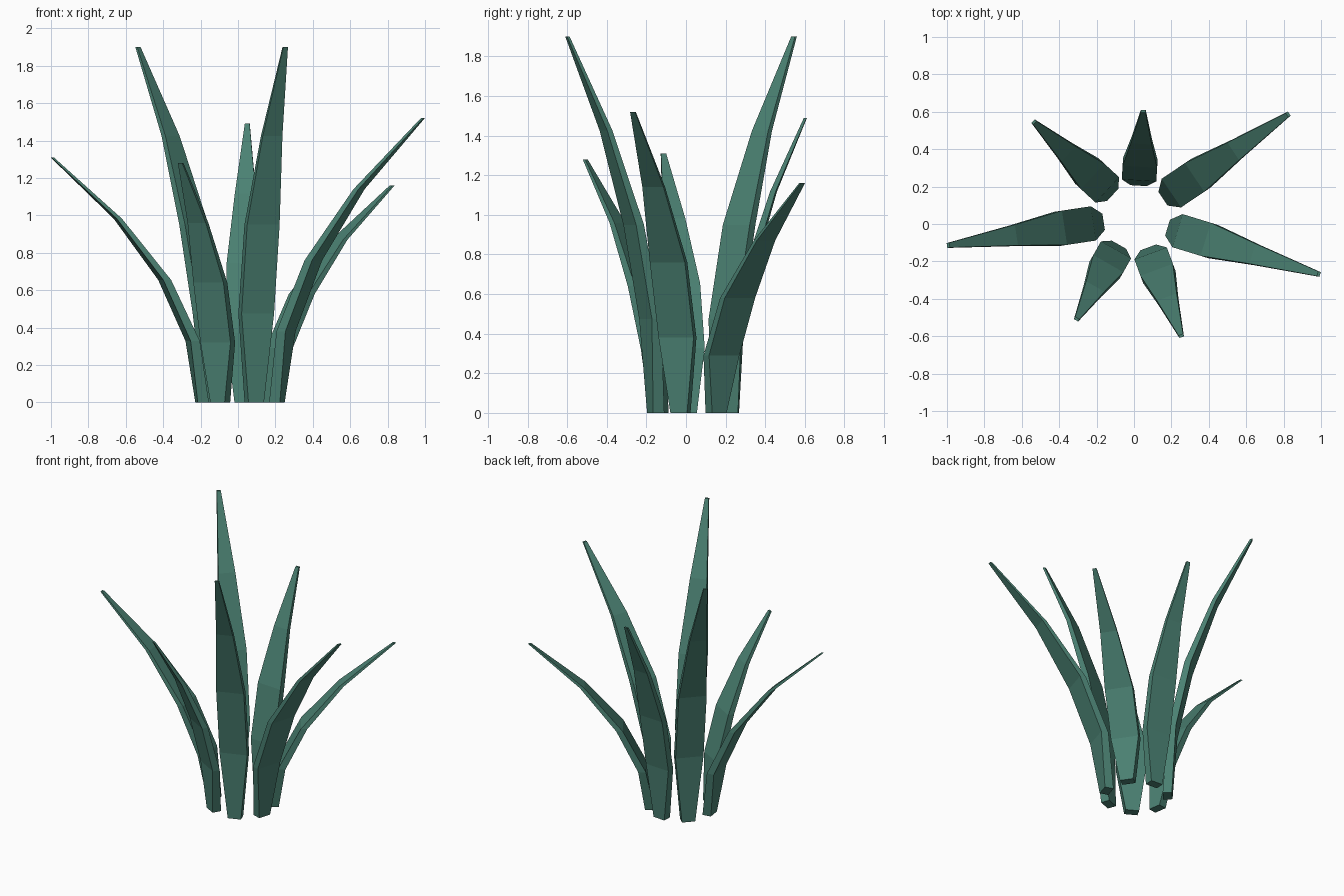
import bpy
import bmesh
from mathutils import Vector

cube = bpy.data.objects.get("Cube")
if cube:
    bpy.data.objects.remove(cube, do_unlink=True)

# Leaf colour
leaf_green = bpy.data.materials.new("leaf_green")
leaf_color = (0.07, 0.22, 0.17, 1)
leaf_green.diffuse_color = leaf_color
leaf_green.use_nodes = True
bsdf = leaf_green.node_tree.nodes["Principled BSDF"]
bsdf.inputs["Base Color"].default_value = leaf_color
bsdf.inputs["Roughness"].default_value = 0.8

# Shared blade profile from root to tip
WIDTHS = (0.088, 0.185, 0.185, 0.112, 0.026)
DEPTHS = (0.06, 0.05, 0.042, 0.028, 0.014)


def make_blade(name, root, tip, height):
    """Flat tapering blade that bends outward along a parabola."""
    root, tip = Vector((*root, 0)), Vector((*tip, 0))
    out = (tip - root).normalized()
    side = Vector((-out.y, out.x, 0))
    tip = tip - out * DEPTHS[-1] / 2
    bm = bmesh.new()
    rings = []
    for i, (w, d) in enumerate(zip(WIDTHS, DEPTHS)):
        t = i / (len(WIDTHS) - 1)
        mid = root.lerp(tip, t * t) + Vector((0, 0, height * t))
        corners = ((-1, -1), (1, -1), (1, 1), (-1, 1))
        rings.append([bm.verts.new(mid + out * a * d / 2 + side * b * w / 2)
                      for a, b in corners])
    for low, high in zip(rings, rings[1:]):
        for k in range(4):
            n = (k + 1) % 4
            bm.faces.new((low[k], low[n], high[n], high[k]))
    bm.faces.new(rings[0][::-1])
    bm.faces.new(rings[-1])
    bmesh.ops.recalc_face_normals(bm, faces=bm.faces)
    mesh = bpy.data.meshes.new(name)
    bm.to_mesh(mesh)
    bm.free()
    mesh.materials.append(leaf_green)
    bpy.context.collection.objects.link(bpy.data.objects.new(name, mesh))


# Ring of blades: root, tip, height
make_blade("left_blade", (0.208, -0.028), (0.995, -0.27), 1.52)
make_blade("back_left_blade", (0.18, 0.152), (0.83, 0.59), 1.16)
make_blade("back_blade", (0.027, 0.235), (0.05, 0.61), 1.49)
make_blade("back_right_blade", (-0.136, 0.176), (-0.54, 0.55), 1.9)
make_blade("right_blade", (-0.192, 0.007), (-1.0, -0.115), 1.31)
make_blade("front_right_blade", (-0.095, -0.137), (-0.31, -0.515), 1.28)
make_blade("front_left_blade", (0.087, -0.153), (0.255, -0.605), 1.9)
